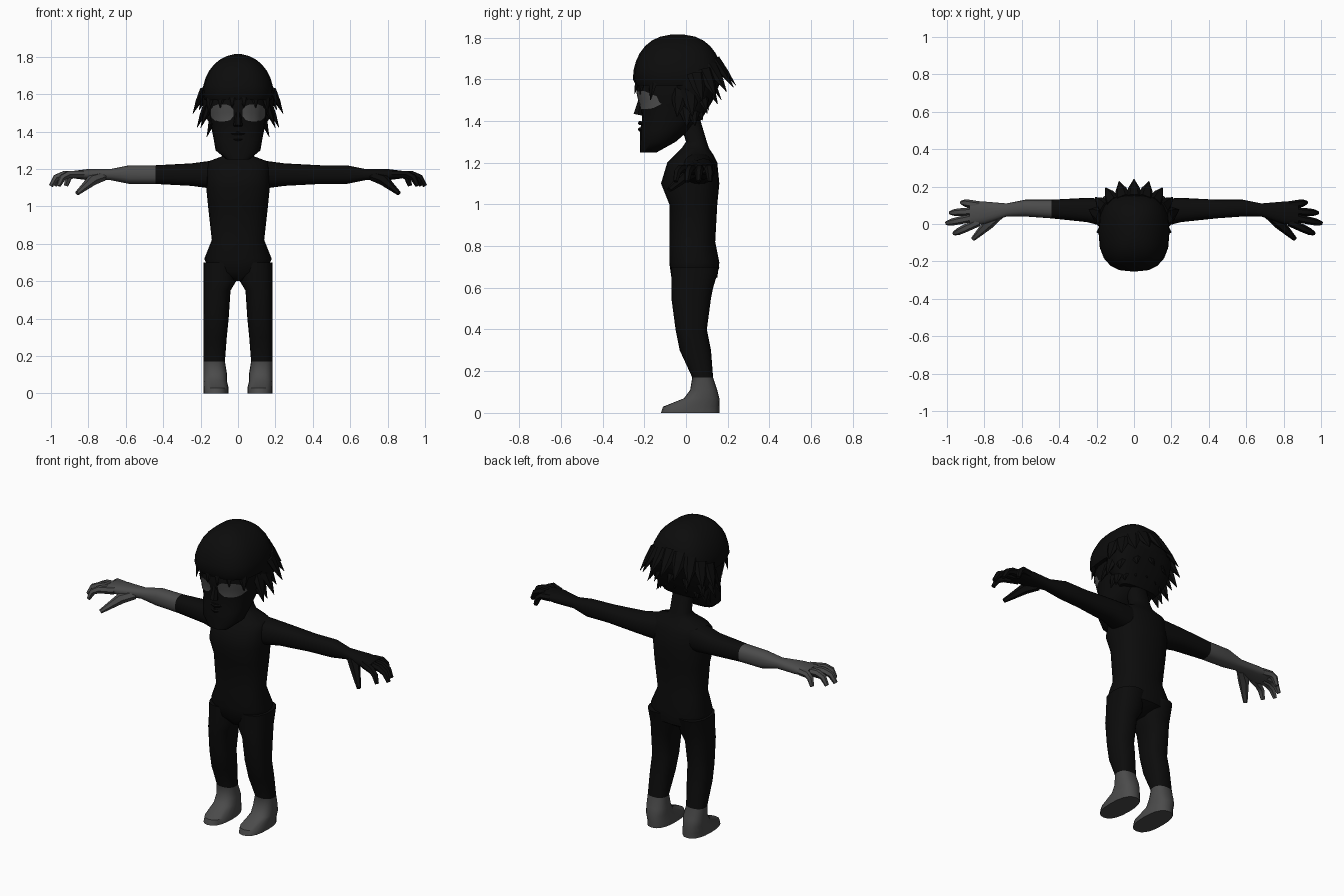
import bpy, bmesh, math
from mathutils import Vector
from mathutils.bvhtree import BVHTree

cube = bpy.data.objects.get("Cube")
if cube:
    bpy.data.objects.remove(cube)


def material(name, value):
    mat = bpy.data.materials.new(name)
    mat.use_nodes = True
    colour = (value, value, value, 1)
    mat.diffuse_color = colour
    mat.node_tree.nodes["Principled BSDF"].inputs["Base Color"].default_value = colour
    return mat


BLACK = material("near black", .0035)
GREY = material("dark grey", .07)
EYE = material("eye grey", .085)


def finish(name, bm, mats, rule=None, angle=45):
    """Turn a bmesh into a smooth-shaded object, with an optional colour rule."""
    bmesh.ops.recalc_face_normals(bm, faces=bm.faces)
    if rule:
        for face in bm.faces:
            face.material_index = int(rule(face.calc_center_median()))
    mesh = bpy.data.meshes.new(name)
    bm.to_mesh(mesh)
    bm.free()
    for mat in mats:
        mesh.materials.append(mat)
    obj = bpy.data.objects.new(name, mesh)
    bpy.context.collection.objects.link(obj)
    bpy.ops.object.select_all(action="DESELECT")
    obj.select_set(True)
    bpy.context.view_layer.objects.active = obj
    bpy.ops.object.shade_smooth_by_angle(angle=math.radians(angle))


def skin_rings(bm, rings):
    """Bridge neighbouring rings of points and cap both ends."""
    loops = [[bm.verts.new(point) for point in ring] for ring in rings]
    count = len(loops[0])
    for lower, upper in zip(loops, loops[1:]):
        for i in range(count):
            j = (i + 1) % count
            bm.faces.new((lower[i], lower[j], upper[j], upper[i]))
    bm.faces.new(loops[0])
    bm.faces.new(loops[-1])


def rounded(left, right, front, back, power=2.4, count=20):
    """Superellipse points filling a rectangle."""
    points = []
    for i in range(count):
        turn = math.tau * i / count
        c, s = math.cos(turn), math.sin(turn)
        u = math.copysign(abs(c) ** (2 / power), c)
        v = math.copysign(abs(s) ** (2 / power), s)
        points.append(((left + right + (right - left) * u) / 2,
                       (front + back + (back - front) * v) / 2))
    return points


def symmetric(rows, power=2.4):
    """Upright loft through rows of height, half width, front and back."""
    bm = bmesh.new()
    skin_rings(bm, [[(x, y, z) for x, y in rounded(-width, width, front, back, power)]
                    for z, width, front, back in rows])
    return bm


def tube(bm, points, radii, flat=1, out=(0, 0, 1), count=6):
    """Tapered tube along points, flattened along the out direction."""
    points = [Vector(point) for point in points]
    rings = []
    for i, (point, radius) in enumerate(zip(points, radii)):
        ahead = points[min(i + 1, len(points) - 1)]
        along = (ahead - points[max(i - 1, 0)]).normalized()
        across = along.cross(Vector(out)).normalized()
        up = across.cross(along) * flat
        turns = [math.tau * k / count for k in range(count)]
        rings.append([point + radius * (across * math.cos(t) + up * math.sin(t))
                      for t in turns])
    skin_rings(bm, rings)


# Torso and neck
finish("torso", symmetric([
    (.6, .03, -.03, .07), (.65, .15, -.07, .15), (.72, .18, -.08, .16),
    (.82, .14, -.08, .14), (1, .16, -.08, .15), (1.1, .17, -.12, .16),
    (1.2, .17, -.09, .15), (1.24, .16, -.05, .13), (1.27, .08, -.02, .11),
    (1.3, .06, 0, .1), (1.4, .06, -.03, .07)]), [BLACK])

# Leg rows: height, inner side, front, back
LEG = [(0, .05, -.12, .16), (.03, .05, -.11, .16), (.07, .06, -.01, .16),
       (.11, .06, .02, .15), (.17, .07, .03, .13), (.3, .06, -.03, .12),
       (.4, .05, -.05, .1), (.55, .04, -.07, .12), (.6, .01, -.07, .13),
       (.7, .01, -.07, .16)]
LEG_OUTER = .185

# Arm rows: distance out, front, back, half height
ARM = [(.1, -.03, .13, .08), (.25, .01, .14, .06), (.44, .03, .13, .05),
       (.58, .04, .13, .05), (.68, .04, .11, .03), (.8, 0, .12, .03),
       (.88, -.01, .12, .02)]
ARM_HEIGHT = 1.17
FINGER_REACH = [.96, 1, .98, .92]

for side, label in ((1, "left"), (-1, "right")):
    leg = bmesh.new()
    skin_rings(leg, [[(side * x, y, z) for x, y in rounded(inner, LEG_OUTER, front, back)]
                     for z, inner, front, back in LEG])
    finish(label + "_leg", leg, [BLACK, GREY], lambda centre: centre.z < .17)

    arm = bmesh.new()
    skin_rings(arm, [[(side * x, y, ARM_HEIGHT + z) for y, z in rounded(front, back, -half, half)]
                     for x, front, back, half in ARM])
    finish(label + "_arm", arm, [BLACK, GREY], lambda centre: centre.x < -.44)

    # Fingers fan out and droop, the thumb points forward and down
    hand = bmesh.new()
    for i, reach in enumerate(FINGER_REACH):
        root = Vector((side * .83, .01 + i * .03, ARM_HEIGHT))
        tip = Vector((side * reach, i * .055 - .05, 1.11))
        knuckle = root.lerp(tip, .6)
        knuckle.z = ARM_HEIGHT
        bend = knuckle.lerp(tip, .6)
        bend.z += .02
        tube(hand, [root, knuckle, bend, tip], [.022, .021, .019, .012])
    tube(hand, [(side * .72, .05, 1.16), (side * .78, 0, 1.14), (side * .86, -.08, 1.07)],
         [.025, .03, .012])
    finish(label + "_fingers", hand, [BLACK if side > 0 else GREY])

# Head
head = symmetric([
    (1.25, .06, -.22, -.14), (1.3, .12, -.22, -.05), (1.36, .13, -.22, .02),
    (1.41, .14, -.21, .06), (1.48, .15, -.22, .1), (1.55, .16, -.24, .12),
    (1.7, .13, -.19, .09)])
surface = BVHTree.FromBMesh(head)
finish("head", head, [BLACK])

# Nose and lips
face = bmesh.new()
tube(face, [(0, -.21, 1.53), (0, -.23, 1.43)], [.01, .025], out=(0, 1, 0))
for height in (1.36, 1.39):
    tube(face, [(-.05, -.2, height), (0, -.22, height), (.05, -.2, height)],
         [.004, .011, .004])
finish("nose_and_lips", face, [BLACK])

# Eyes: thin patches wrapped onto the face
for side, label in ((1, "left"), (-1, "right")):
    eye = bmesh.new()
    columns, rows = 8, 4
    grid = []
    for i in range(columns + 1):
        u = 2 * i / columns - 1
        half = .045 * (1 - .6 * u ** 4)
        strip = []
        for j in range(rows + 1):
            start = Vector((side * (.084 + .061 * u), -1, 1.5 + half * (2 * j / rows - 1)))
            hit = surface.ray_cast(start, Vector((0, 1, 0)))[0]
            strip.append(eye.verts.new(hit + Vector((side * .002, -.006, 0))))
        grid.append(strip)
    for near, far in zip(grid, grid[1:]):
        for j in range(rows):
            eye.faces.new((near[j], far[j], far[j + 1], near[j + 1]))
    bmesh.ops.solidify(eye, geom=eye.faces[:], thickness=.005)
    finish(label + "_eye", eye, [EYE])

# Hair cap: an elliptical dome with a short rim
dome = [(1.57, .18, -.24, .15)]
for step in range(8):
    rise = math.radians(step * 12)
    depth = .215 * math.cos(rise) ** .8
    dome.append((1.6 + .215 * math.sin(rise), .19 * math.cos(rise), -.04 - depth, depth - .04))
finish("hair_cap", symmetric(dome, power=2.6), [BLACK])

# Hair mass around the back of the head
finish("hair_back", symmetric([
    (1.4, .12, -.01, .07), (1.5, .19, -.06, .13), (1.6, .19, -.09, .17)], power=2.6), [BLACK])


def lock(bm, root, tip, width):
    """Flat pointed lock lying against the head."""
    middle = root.lerp(tip, .5)
    tube(bm, [root, middle, tip], [width, width * .7, .002], .45, (middle.x, middle.y, 0))


# Pointed locks: three fanned layers of half width, depth, tip height and front angle
locks = bmesh.new()
LAYERS = [(.25, .22, 1.49, 15), (.22, .15, 1.42, -25), (.17, .09, 1.37, -10)]
for across, depth, height, start in LAYERS:
    count = 9
    for i in range(count):
        turn = math.radians(start + (180 - 2 * start) * i / (count - 1))
        tip = Vector((across * math.cos(turn), .02 + depth * math.sin(turn),
                      height + .08 * max(0, math.sin(turn)) ** 2))
        root = Vector((tip.x * .75, tip.y * .6, tip.z + .13))
        lock(locks, root, tip, .045)

# Fringe locks over the brow
for i in range(6):
    u = i / 2.5 - 1
    tip = Vector((.16 * u, .08 * u * u - .25, 1.53 - .03 * u ** 4))
    root = Vector((tip.x * .9, tip.y * .9, 1.63))
    lock(locks, root, tip, .035)
finish("hair_locks", locks, [BLACK], angle=30)
